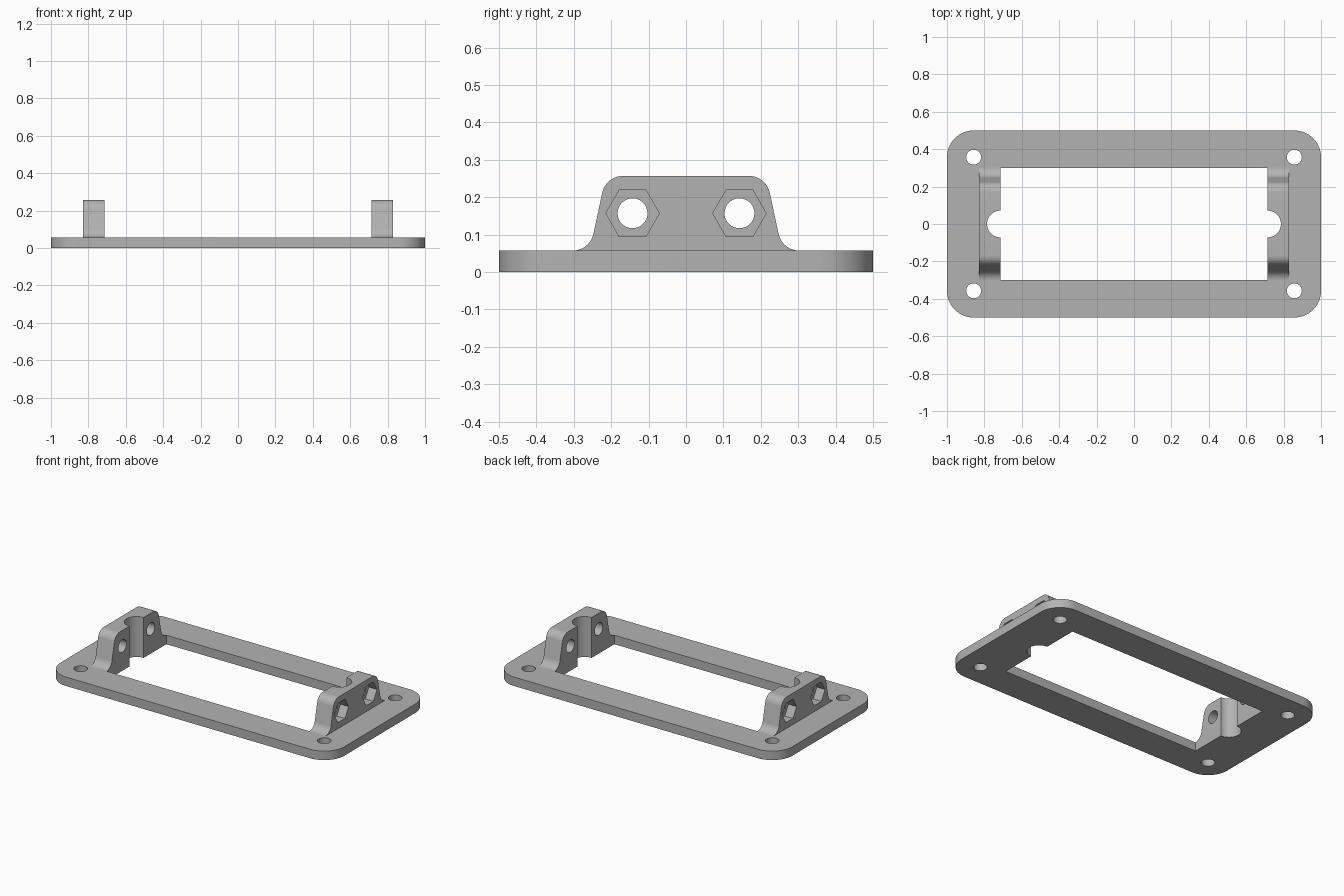
import bpy, bmesh, math
from mathutils import Vector

cube = bpy.data.objects.get("Cube")
if cube:
    bpy.data.objects.remove(cube, do_unlink=True)

UNIT = 1 / 35          # design grid: the plate is 70 x 35 steps
PLATE_H = 2 * UNIT
TOP = 9 * UNIT
WIN_X, WIN_Y = 25 * UNIT, 0.3
LUG_X = 29 * UNIT      # outer face of each lug
BOLT_Y, BOLT_Z = 5 * UNIT, 5.5 * UNIT
HOLE_R = 1.4 * UNIT

grey = bpy.data.materials.new("plain grey")
grey.use_nodes = True
colour = (0.45, 0.45, 0.45, 1)
grey.diffuse_color = colour
grey.node_tree.nodes["Principled BSDF"].inputs["Base Color"].default_value = colour


def fillet(prev, corner, nxt, radius, steps=10):
    """Points of an arc that rounds one corner of a 2D path."""
    p, c, n = Vector(prev), Vector(corner), Vector(nxt)
    a, b = (p - c).normalized(), (n - c).normalized()
    half = a.angle(b) / 2
    centre = c + (a + b).normalized() * radius / math.sin(half)
    start = c + a * radius / math.tan(half) - centre
    end = c + b * radius / math.tan(half) - centre
    sweep = start.angle(end)
    return [tuple(centre + (start * math.sin(sweep * (1 - i / steps))
                            + end * math.sin(sweep * i / steps)) / math.sin(sweep))
            for i in range(steps + 1)]


def polygon(cx, cy, radius, sides):
    return [(cx + radius * math.cos(math.tau * i / sides),
             cy + radius * math.sin(math.tau * i / sides)) for i in range(sides)]


def box(x, y):
    return [(-x, -y), (x, -y), (x, y), (-x, y)]


def prism(name, outline, lo, hi, axis="z"):
    """Extrude an outline along z (outline is x, y) or along x (outline is y, z)."""
    bm = bmesh.new()
    place = (lambda p, d: (p[0], p[1], d)) if axis == "z" else (lambda p, d: (d, p[0], p[1]))
    face = bm.faces.new([bm.verts.new(place(p, lo)) for p in outline])
    moved = bmesh.ops.extrude_face_region(bm, geom=[face])["geom"]
    bmesh.ops.translate(bm, verts=[g for g in moved if isinstance(g, bmesh.types.BMVert)],
                        vec=place((0, 0), hi - lo))
    bmesh.ops.recalc_face_normals(bm, faces=bm.faces)
    mesh = bpy.data.meshes.new(name)
    bm.to_mesh(mesh)
    bm.free()
    mesh.materials.append(grey)
    obj = bpy.data.objects.new(name, mesh)
    bpy.context.collection.objects.link(obj)
    return obj


def combine(target, tool, operation):
    """Apply one boolean and discard the tool."""
    mod = target.modifiers.new("cut", "BOOLEAN")
    mod.operation, mod.solver, mod.object = operation, "EXACT", tool
    bpy.context.view_layer.objects.active = target
    bpy.ops.object.modifier_apply(modifier=mod.name)
    bpy.data.objects.remove(tool, do_unlink=True)


# Rounded base plate
corners = box(1, 0.5)
outline = []
for i in range(4):
    outline += fillet(corners[i - 1], corners[i], corners[(i + 1) % 4], 5 * UNIT, 14)
frame = prism("mounting_frame", outline, 0, PLATE_H)

# Lug profile: flared foot, sloped side, rounded shoulder
foot, shoulder = (9 * UNIT, PLATE_H), (7.5 * UNIT, TOP)
half = fillet((0.5, PLATE_H), foot, shoulder, 2 * UNIT)
half += fillet(foot, shoulder, (0, TOP), 2 * UNIT)
half.insert(0, (half[0][0], PLATE_H / 2))
lug_profile = half + [(-y, z) for y, z in reversed(half)]
for side in (-1, 1):
    lo, hi = sorted((side * (WIN_X - 0.03), side * LUG_X))
    combine(frame, prism("lug", lug_profile, lo, hi, "x"), "UNION")

# Central window, which also trims the inner faces of the lugs
combine(frame, prism("window_cutter", box(WIN_X, WIN_Y), -0.1, 0.4), "DIFFERENCE")

for sx in (-1, 1):
    # Half-round groove down the inner face
    combine(frame, prism("groove_cutter", polygon(sx * WIN_X, 0, 2.5 * UNIT, 48), -0.1, 0.4),
            "DIFFERENCE")
    for sy in (-1, 1):
        # Corner screw hole
        combine(frame, prism("screw_cutter", polygon(sx * 30 * UNIT, sy * 12.5 * UNIT, HOLE_R, 32),
                             -0.1, 0.2), "DIFFERENCE")
        # Bolt hole through the lug, with a hexagonal nut pocket outside
        lo, hi = sorted((sx * 0.6, sx * 0.95))
        combine(frame, prism("bolt_cutter", polygon(sy * BOLT_Y, BOLT_Z, HOLE_R, 32), lo, hi, "x"),
                "DIFFERENCE")
        lo, hi = sorted((sx * (LUG_X - 2 * UNIT), sx * 0.95))
        combine(frame, prism("nut_cutter", polygon(sy * BOLT_Y, BOLT_Z, 2.5 * UNIT, 6), lo, hi, "x"),
                "DIFFERENCE")

# Smooth the rounded walls, keep the edges crisp
bpy.ops.object.select_all(action="DESELECT")
frame.select_set(True)
bpy.context.view_layer.objects.active = frame
bpy.ops.object.shade_smooth_by_angle(angle=math.radians(30))
